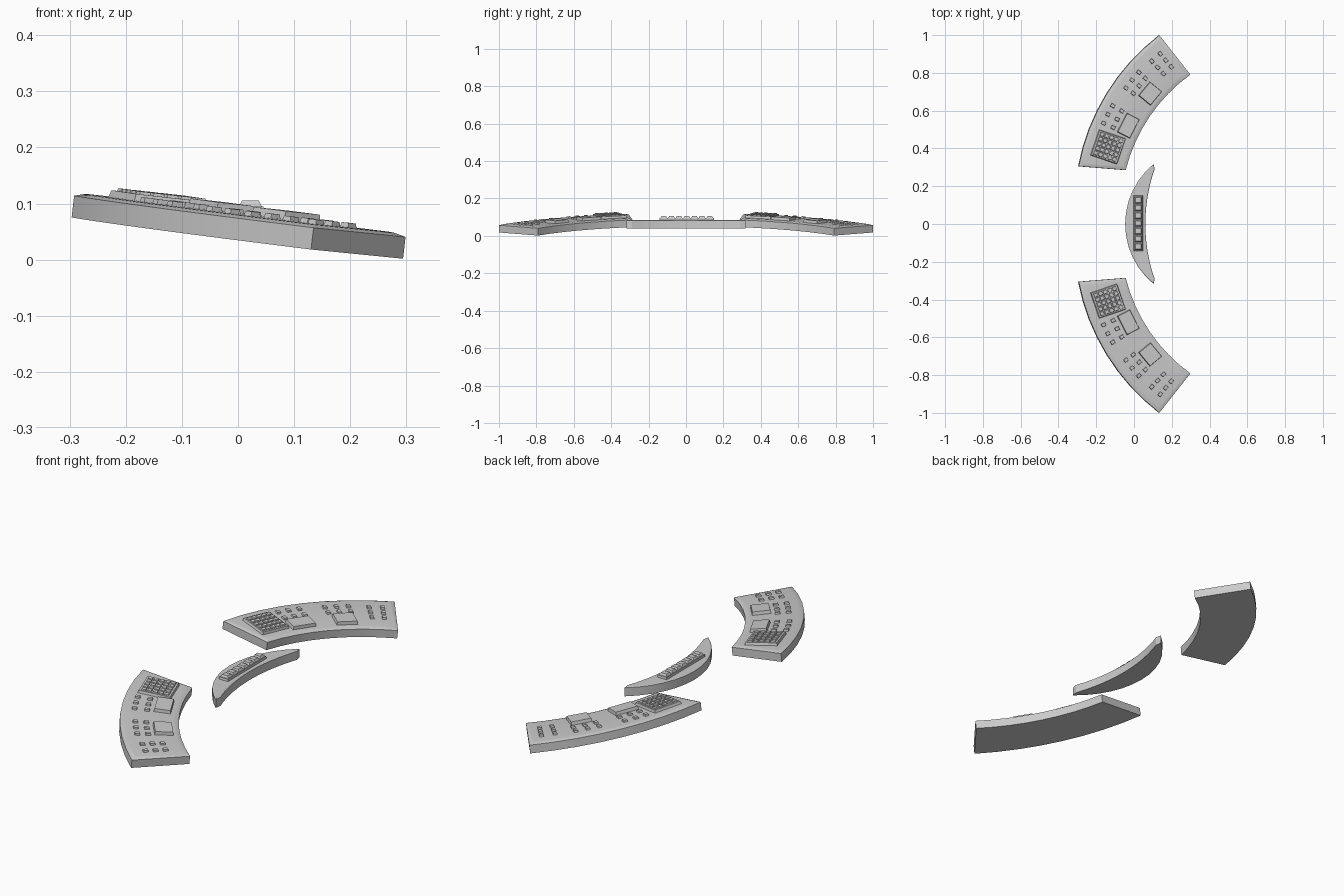
import bpy, bmesh
from math import sin, cos, radians, sqrt, asin
from mathutils import Vector, Matrix

if "Cube" in bpy.data.objects:
    bpy.data.objects.remove(bpy.data.objects["Cube"])

CX, CY = 0.82, 0.08            # common centre of the curved wing desk
THICK, RAISE = 0.039, 0.006
NORMAL = Vector((0.115, 0.0116, 1)).normalized()


def tilt(p):
    """Put a flat desk point (x, y, height) on the sloping desk."""
    z = 0.075 - 0.115 * (p.x + 0.295) - 0.0116 * (p.y - 0.305)
    return Vector((p.x, p.y, z)) + NORMAL * p.z


def finish(bm, name, side=1, sloped=False):
    if sloped:
        for v in bm.verts:
            v.co = tilt(v.co)
    for v in bm.verts:
        v.co.y *= side
    bmesh.ops.recalc_face_normals(bm, faces=bm.faces)
    me = bpy.data.meshes.new(name)
    bm.to_mesh(me)
    bm.free()
    ob = bpy.data.objects.new(name, me)
    bpy.context.collection.objects.link(ob)
    bpy.context.view_layer.objects.active = ob
    bpy.ops.object.select_all(action='DESELECT')
    ob.select_set(True)
    bpy.ops.object.shade_smooth_by_angle(angle=radians(20))
    return ob


def slab(outline, z0, z1, insets):
    """Extruded outline whose top is stepped by (width, rise) insets."""
    bm = bmesh.new()
    low = [bm.verts.new((x, y, z0)) for x, y in outline]
    high = [bm.verts.new((x, y, z1)) for x, y in outline]
    n = len(low)
    bm.faces.new(low)
    top = bm.faces.new(high)
    for i in range(n):
        j = (i + 1) % n
        bm.faces.new((low[i], low[j], high[j], high[i]))
    bmesh.ops.recalc_face_normals(bm, faces=bm.faces)
    for width, rise in insets:
        bmesh.ops.inset_region(bm, faces=[top], thickness=width, use_even_offset=True)
        for v in top.verts:
            v.co.z += rise
    return bm


def block(bm, frame, u, v, w, d, z0, z1, taper):
    """Tapered key: w by d centred at (u, v) in the given frame."""
    rings = []
    for z, t in ((z0, 0), (z1, taper)):
        a, b = w / 2 - t, d / 2 - t
        rings.append([bm.verts.new(frame @ Vector((u + sx * a, v + sy * b, z)))
                      for sx, sy in ((-1, -1), (1, -1), (1, 1), (-1, 1))])
    low, high = rings
    bm.faces.new(low[::-1])
    bm.faces.new(high)
    for i in range(4):
        j = (i + 1) % 4
        bm.faces.new((low[i], low[j], high[j], high[i]))


def polar(r, deg):
    a = radians(deg)
    return CX - r * cos(a), CY + r * sin(a)


def desk_frame(r, deg):
    """Local frame on the desk: u points outward, v along the curve."""
    x, y = polar(r, deg)
    a = radians(deg)
    return Matrix(((-cos(a), sin(a), 0, x), (sin(a), cos(a), 0, y),
                   (0, 0, 1, THICK + RAISE), (0, 0, 0, 1)))


def wing(side, label):
    # curved desk body
    n = 8
    outer = [polar(1.139 + 0.01 * i / n, 11.4 + 41.7 * i / n) for i in range(n + 1)]
    inner = [polar(0.892 - 0.008 * i / n, 13.3 + 40.2 * i / n) for i in range(n + 1)]
    finish(slab(outer + inner[::-1], 0, THICK, [(0.014, 0.005), (0.008, 0.001)]),
           label + "_desk", side, True)

    # square keypad: base plate plus key grid
    bm = bmesh.new()
    f = desk_frame(1.017, 18.8)
    block(bm, f, 0, 0, 0.15, 0.145, -0.003, 0.012, 0.004)
    for i in range(5):
        for j in range(5):
            block(bm, f, (i - 2) * 0.026, (j - 2) * 0.026, 0.022, 0.022, 0.011, 0.017, 0.002)
    finish(bm, label + "_keypad", side, True)

    # two raised display blocks
    bm = bmesh.new()
    block(bm, desk_frame(0.962, 27.2), 0, 0, 0.076, 0.114, -0.003, 0.015, 0.003)
    block(bm, desk_frame(0.959, 39.5), 0, 0, 0.084, 0.096, -0.003, 0.015, 0.003)
    finish(bm, label + "_displays", side, True)

    # three groups of loose buttons
    bm = bmesh.new()
    for radii, angles in (((1.085, 1.03), (24.7, 27.4, 30.2)),
                          ((1.078, 1.03), (36.4, 39.2, 42.1)),
                          ((1.07, 1.025, 0.98), (46.9, 50.1))):
        for r in radii:
            for a in angles:
                block(bm, desk_frame(r, a), 0, 0, 0.024, 0.02, -0.003, 0.008, 0.002)
    finish(bm, label + "_buttons", side, True)


wing(1, "left_wing")
wing(-1, "right_wing")


# crescent-shaped centre desk
def arc(apex, radius, half, n):
    lim = asin(half / radius)
    return [(apex + radius * (1 - cos(lim * k / n)), radius * sin(lim * k / n))
            for k in range(-n, n + 1)]


crescent = arc(-0.047, 0.41, 0.318, 6) + arc(0.06, 0.88, 0.29, 6)[::-1]
finish(slab(crescent, 0.04, 0.081, [(0.005, 0.003)]), "centre_desk")

# centre key bar
bm = bmesh.new()
f = Matrix.Translation((0.022, 0.004, 0))
block(bm, f, 0, 0, 0.05, 0.295, 0.08, 0.095, 0.002)
for i in range(7):
    block(bm, f, 0, (i - 3) * 0.041, 0.042, 0.037, 0.094, 0.105, 0.006)
finish(bm, "centre_key_bar")
